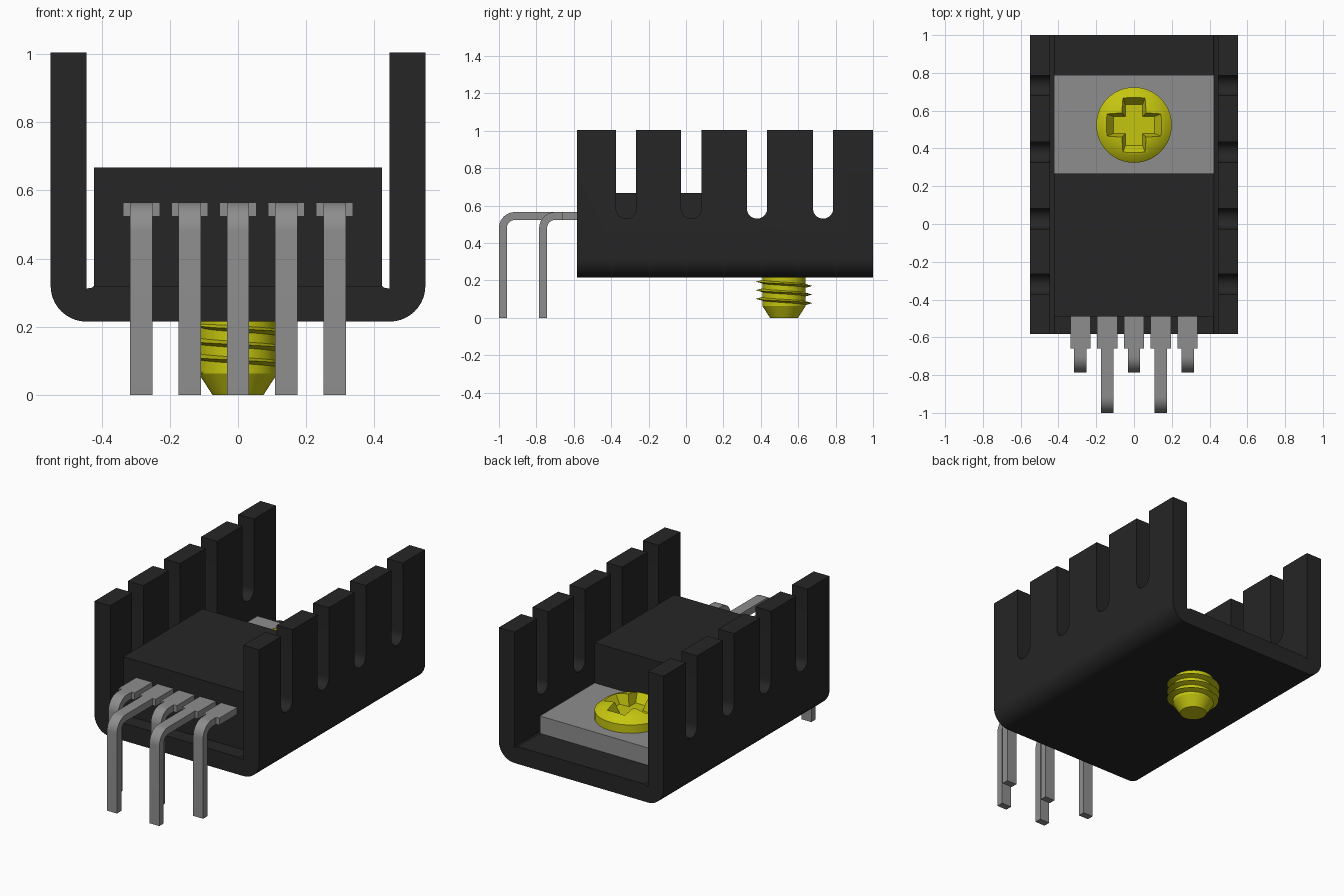
import bpy, bmesh, math
from mathutils import Vector

cube = bpy.data.objects.get("Cube")
if cube:
    bpy.data.objects.remove(cube, do_unlink=True)


def material(name, rgb, metallic=0.0):
    m = bpy.data.materials.new(name)
    m.use_nodes = True
    m.diffuse_color = (*rgb, 1)
    m.node_tree.nodes["Principled BSDF"].inputs["Base Color"].default_value = (*rgb, 1)
    return m


BLACK = material("matte_black", (0.019, 0.019, 0.019))
GREY = material("grey_metal", (0.27, 0.27, 0.27))
YELLOW = material("yellow_plating", (0.56, 0.56, 0.005))


def finish(bm, name, mat, smooth=True):
    bmesh.ops.recalc_face_normals(bm, faces=bm.faces)
    mesh = bpy.data.meshes.new(name)
    bm.to_mesh(mesh)
    bm.free()
    obj = bpy.data.objects.new(name, mesh)
    bpy.context.collection.objects.link(obj)
    mesh.materials.append(mat)
    if smooth:
        smooth_sharp(obj)
    return obj


def smooth_sharp(obj):
    bpy.ops.object.select_all(action="DESELECT")
    obj.select_set(True)
    bpy.context.view_layer.objects.active = obj
    bpy.ops.object.shade_smooth_by_angle(angle=math.radians(30))


def extrude(profile, vec, name, mat, smooth=True):
    """Extrude a closed planar outline along a vector."""
    bm = bmesh.new()
    face = bm.faces.new([bm.verts.new(p) for p in profile])
    res = bmesh.ops.extrude_face_region(bm, geom=[face])
    new = [v for v in res["geom"] if isinstance(v, bmesh.types.BMVert)]
    bmesh.ops.translate(bm, verts=new, vec=vec)
    return finish(bm, name, mat, smooth)


def box(lo, hi, name, mat):
    profile = [(lo[0], lo[1], lo[2]), (hi[0], lo[1], lo[2]),
               (hi[0], hi[1], lo[2]), (lo[0], hi[1], lo[2])]
    return extrude(profile, (0, 0, hi[2] - lo[2]), name, mat, False)


def arc(cx, cy, r, a0, a1, n=10):
    return [(cx + r * math.cos(math.radians(a0 + (a1 - a0) * i / n)),
             cy + r * math.sin(math.radians(a0 + (a1 - a0) * i / n))) for i in range(n + 1)]


def cut(obj, cutters):
    """Subtract the cutters, bake the result and discard them."""
    for c in cutters:
        c.hide_render = True
        mod = obj.modifiers.new("cut", "BOOLEAN")
        mod.operation, mod.solver, mod.object = "DIFFERENCE", "EXACT", c
        bpy.context.view_layer.objects.active = obj
        bpy.ops.object.modifier_apply(modifier=mod.name)
        bpy.data.objects.remove(c, do_unlink=True)
    smooth_sharp(obj)


# Heatsink: U-shaped section with rounded lower corners, extruded along y
half = [(0, 0.215)] + arc(0.445, 0.32, 0.105, -90, 0) + [
    (0.55, 1.005), (0.445, 1.005), (0.445, 0.312), (0.43, 0.314), (0.422, 0.32)]
section = half + [(-x, z) for x, z in reversed(half[1:])]
heatsink = extrude([(x, -0.583, z) for x, z in section], (0, 1.583, 0), "heatsink", BLACK)

# Round-bottomed slots that split both walls into fins
slots = []
for y in (-0.32, 0.028, 0.380, 0.733):
    outline = [(y - 0.054, 1.2)] + arc(y, 0.584, 0.054, 180, 360, 16) + [(y + 0.054, 1.2)]
    slots.append(extrude([(-0.7, a, z) for a, z in outline], (1.4, 0, 0), "slot_cutter", BLACK))
cut(heatsink, slots)

# Component: moulded body and its mounting tab
box((-0.423, -0.49, 0.32), (0.423, 0.268, 0.668), "package_body", BLACK)
box((-0.423, 0.268, 0.32), (0.423, 0.79, 0.425), "mounting_tab", GREY)

# Five bent leads, alternating short and long, each with a wide shoulder
TOP, THICK, OUTER = 0.565, 0.042, 0.085
for i in range(5):
    x = (i - 2) * 0.1417
    y_end = -0.785 if i % 2 == 0 else -1.0
    cy, cz = y_end + OUTER, TOP - OUTER
    outline = ([(-0.66, TOP)] + arc(cy, cz, OUTER, 90, 180)
               + [(y_end, 0), (y_end + THICK, 0)]
               + arc(cy, cz, OUTER - THICK, 180, 90) + [(-0.66, TOP - THICK)])
    extrude([(x - 0.033, y, z) for y, z in outline], (0.066, 0, 0), f"lead_{i + 1}", GREY)
    box((x - 0.054, -0.66, TOP - THICK), (x + 0.054, -0.48, TOP), f"lead_shoulder_{i + 1}", GREY)


def lathe(profile, y, name, mat, n=48):
    """Revolve (radius, z) points around a vertical axis; closed at both ends."""
    bm = bmesh.new()
    rings = [[bm.verts.new((r * math.cos(math.tau * k / n), y + r * math.sin(math.tau * k / n), z))
              for k in range(n)] for r, z in profile]
    for a, b in zip(rings, rings[1:]):
        for k in range(n):
            bm.faces.new((a[k], a[(k + 1) % n], b[(k + 1) % n], b[k]))
    bm.faces.new(rings[0])
    bm.faces.new(rings[-1])
    return finish(bm, name, mat)


# Screw: domed head with a tapered cross recess, and a pointed shank
SY = 0.524
head = lathe([(0.2, 0.425), (0.2, 0.475), (0.162, 0.508), (0.11, 0.524), (0.06, 0.53)],
             SY, "screw_head", YELLOW)


def cross_outline(length, w, z):
    pts = []
    for q in range(4):
        c, s = round(math.cos(q * math.pi / 2)), round(math.sin(q * math.pi / 2))
        for a, b in ((length, -w), (length, w), (w, w)):
            pts.append((a * c - b * s, SY + a * s + b * c, z))
    return pts


bm = bmesh.new()
low = [bm.verts.new(p) for p in cross_outline(0.108, 0.045, 0.462)]
high = [bm.verts.new(p) for p in cross_outline(0.165, 0.067, 0.54)]
bm.faces.new(low)
bm.faces.new(high)
for k in range(12):
    j = (k + 1) % 12
    bm.faces.new((low[k], low[j], high[j], high[k]))
cut(head, [finish(bm, "recess_cutter", YELLOW, False)])

lathe([(0.075, 0), (0.115, 0.062), (0.115, 0.43)], SY, "screw_shank", YELLOW)

# Helical thread ridge with a triangular section, tapering out at the ends
bm = bmesh.new()
STEPS, TURNS, PITCH = 128, 3.1, 0.046
prev = None
for i in range(STEPS + 1):
    t = i / STEPS
    a = -math.pi / 2 - 0.5 * math.pi + t * TURNS * math.tau
    z = 0.205 - t * TURNS * PITCH
    grow = min(1, t * 12, (1 - t) * 12)
    tip = 0.112 + 0.038 * grow
    ring = [bm.verts.new((r * math.cos(a), SY + r * math.sin(a), z + dz))
            for r, dz in ((0.108, -0.011), (tip, 0), (0.108, 0.011))]
    if prev:
        for k in range(3):
            j = (k + 1) % 3
            bm.faces.new((prev[k], prev[j], ring[j], ring[k]))
    else:
        bm.faces.new(ring)
    prev = ring
bm.faces.new(prev)
finish(bm, "screw_thread", YELLOW)
